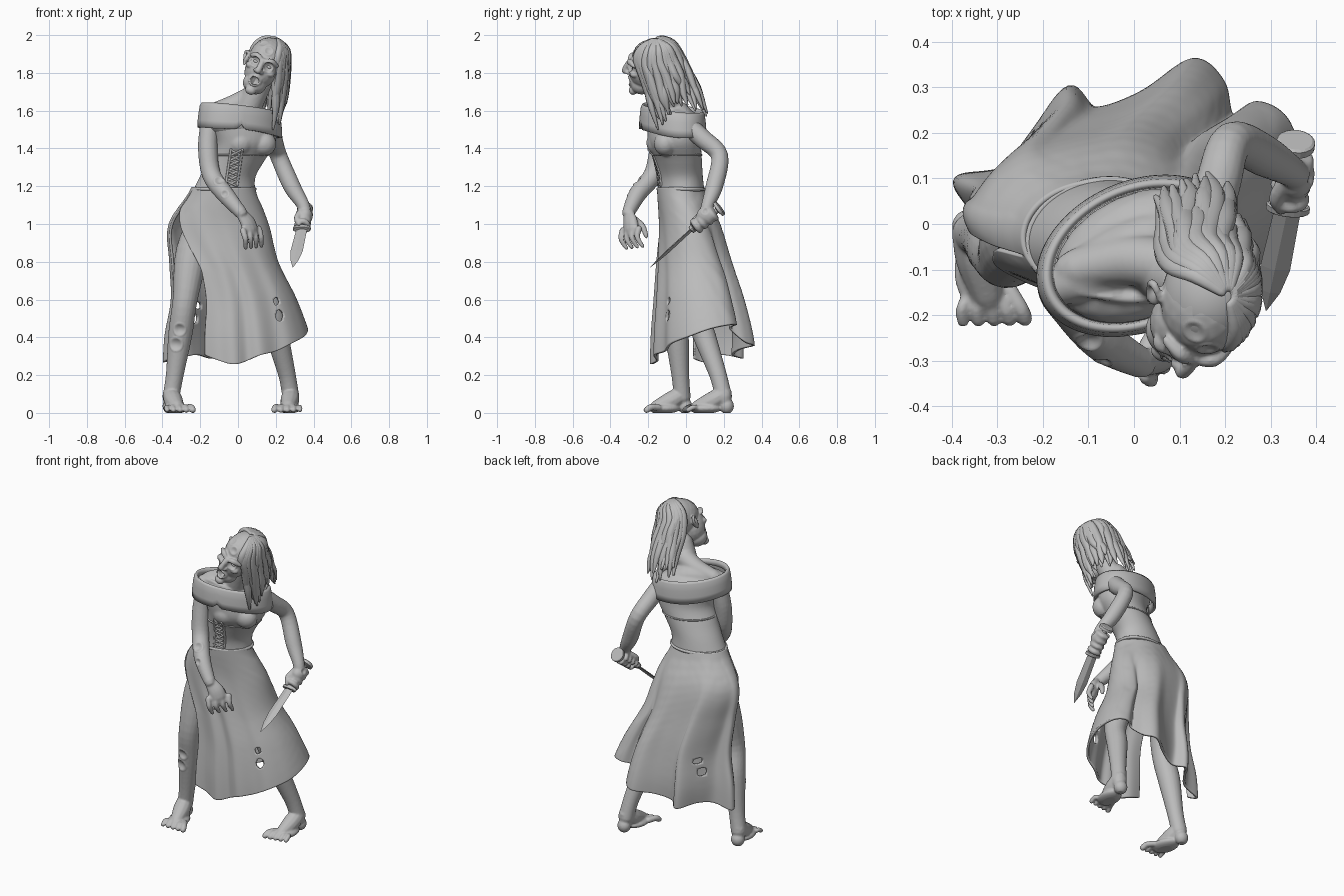
import bpy, bmesh, math, random
from mathutils import Vector, Matrix
from mathutils.bvhtree import BVHTree

random.seed(4)
cube = bpy.data.objects.get("Cube")
if cube:
    bpy.data.objects.remove(cube)
grey = bpy.data.materials.new("plain_grey")
grey.use_nodes = True
grey.diffuse_color = (0.5, 0.5, 0.5, 1)
grey.node_tree.nodes["Principled BSDF"].inputs["Base Color"].default_value = (0.5, 0.5, 0.5, 1)
I = Matrix.Identity(4)


def catmull(ctrl, steps):
    P = [ctrl[0]] + list(ctrl) + [ctrl[-1]]
    out = []
    for i in range(1, len(P) - 2):
        for s in range(steps):
            t = s / steps
            out.append(tuple(0.5 * (2*b + (c-a)*t + (2*a - 5*b + 4*c - d)*t*t + (3*b - a - 3*c + d)*t**3)
                             for a, b, c, d in zip(*P[i-1:i+3])))
    return out + [tuple(ctrl[-1])]


def loft(bm, rings):
    rows = [[bm.verts.new(p) for p in ring] for ring in rings]
    n = len(rows[0])
    for a, b in zip(rows, rows[1:]):
        for i in range(n):
            bm.faces.new((a[i], a[(i+1) % n], b[(i+1) % n], b[i]))
    bm.faces.new(rows[0][::-1])
    bm.faces.new(rows[-1])


def tube(bm, ctrl, M=I, n=12, steps=5, flat=1.0, hint=(0.3, 0.2, 0.9)):
    """Round-ended tube through points (x, y, z, radius)."""
    pts = catmull(ctrl, steps)
    P = [M @ Vector(p[:3]) for p in pts]
    R = [max(p[3], 0.002) for p in pts]
    T = [(P[min(i+1, len(P)-1)] - P[max(i-1, 0)]).normalized() for i in range(len(P))]
    rows = list(zip(P, T, R))
    head = [(P[0] - T[0]*R[0]*math.sin(a), T[0], R[0]*math.cos(a)) for a in (1.3, 0.7)]
    tail = [(P[-1] + T[-1]*R[-1]*math.sin(a), T[-1], R[-1]*math.cos(a)) for a in (0.7, 1.3)]
    nor, rings = Vector(hint), []
    for p, t, r in head + rows + tail:
        side = nor - t * nor.dot(t)
        nor = (side if side.length > 1e-4 else t.orthogonal()).normalized()
        bi = t.cross(nor)
        rings.append([p + bi*r*math.cos(k*math.tau/n) + nor*r*flat*math.sin(k*math.tau/n) for k in range(n)])
    loft(bm, rings)


def blob(bm, loc, size, M=I, yaw=0.0):
    mat = M @ Matrix.Translation(loc) @ Matrix.Rotation(yaw, 4, 'Z') @ Matrix.Diagonal((*size, 1))
    bmesh.ops.create_icosphere(bm, subdivisions=3, radius=1, matrix=mat)


def lathe(bm, p, d, prof, n=20, flat=1.0):
    u = d.cross(Vector((0, 0, 1))).normalized()
    w = u.cross(d)
    loft(bm, [[p + d*s + (u*math.cos(k*math.tau/n) + w*flat*math.sin(k*math.tau/n))*r for k in range(n)]
              for s, r in prof])


def finish(name, bm, voxel=0, solid=0, dents=(), smooth=True):
    bmesh.ops.recalc_face_normals(bm, faces=bm.faces)
    me = bpy.data.meshes.new(name)
    bm.to_mesh(me)
    bm.free()
    ob = bpy.data.objects.new(name, me)
    bpy.context.scene.collection.objects.link(ob)
    if voxel:
        m = ob.modifiers.new("merge", 'REMESH')
        m.mode, m.voxel_size = 'VOXEL', voxel
        m = ob.modifiers.new("soften", 'SMOOTH')
        m.factor, m.iterations = 0.5, 3
    if solid:
        m = ob.modifiers.new("cloth", 'SOLIDIFY')
        m.thickness, m.offset = solid, 0
    if voxel or solid:
        bpy.context.view_layer.update()
        dg = bpy.context.evaluated_depsgraph_get()
        me = bpy.data.meshes.new_from_object(ob.evaluated_get(dg))
        ob.modifiers.clear()
        ob.data = me
    # sunken wounds and hollows with a raised rim
    for c, r, depth in dents:
        c = min((v.co.copy() for v in me.vertices), key=lambda q: (q - Vector(c)).length)
        moves = [(v, v.normal.copy(), (v.co - c).length / r) for v in me.vertices]
        for v, nrm, f in moves:
            if f < 1:
                v.co -= nrm * depth * (1 - f*f)
            elif f < 1.4:
                v.co += nrm * depth * 0.2 * math.sin((f - 1) / 0.4 * math.pi)
    for v in me.vertices:
        v.co.z = max(v.co.z, 0)
    for poly in me.polygons:
        poly.use_smooth = smooth
    me.materials.clear()
    me.materials.append(grey)
    return ob


# Head
H = Matrix.Translation((0.14, -0.17, 1.838)) @ Matrix.Rotation(-0.14, 4, 'Z') @ Matrix.Rotation(0.42, 4, 'Y')
bm = bmesh.new()
blob(bm, (0, 0.01, 0.045), (0.1, 0.125, 0.105), H)
blob(bm, (0, -0.05, -0.02), (0.087, 0.085, 0.11), H)
blob(bm, (0, -0.07, -0.105), (0.064, 0.06, 0.055), H)
blob(bm, (0, -0.118, -0.142), (0.03, 0.024, 0.024), H)
tube(bm, [(0, -0.125, 0.03, 0.013), (0, -0.145, 0, 0.015), (0, -0.156, -0.028, 0.018)], H)
for s in (-1, 1):
    blob(bm, (s*0.056, -0.097, -0.022), (0.027, 0.027, 0.02), H)
    blob(bm, (s*0.016, -0.14, -0.032), (0.013, 0.015, 0.011), H)
    tube(bm, [(s*0.074, -0.095, 0.03, 0.011), (s*0.042, -0.12, 0.042, 0.015), (s*0.01, -0.128, 0.03, 0.011)], H)
    blob(bm, (s*0.102, 0.0, -0.005), (0.012, 0.022, 0.03), H)
    tube(bm, [(s*0.1, -0.01, -0.035, 0.008), (s*0.118, 0.022, 0, 0.009),
              (s*0.122, 0.022, 0.03, 0.009), (s*0.102, -0.008, 0.028, 0.007)], H)
lips = [(0.03*math.cos(a), -0.13 + 0.013*abs(math.cos(a)), -0.085 + 0.023*math.sin(a), 0.009)
        for a in [k*math.tau/12 for k in range(13)]]
tube(bm, lips, H, n=8, steps=2)
hollows = [(H @ Vector((s*0.038, -0.12, 0.01)), 0.025, 0.014) for s in (-1, 1)]
hollows += [(H @ Vector((0, -0.125, -0.085)), 0.022, 0.03), (H @ Vector((0, -0.11, 0.09)), 0.02, 0.008),
            (H @ Vector((-0.05, -0.07, 0.115)), 0.022, 0.006)]
finish("head", bm, 0.005, dents=hollows)
bm = bmesh.new()
for s in (-1, 1):
    blob(bm, (s*0.037, -0.098, 0.008), (0.018, 0.015, 0.01), H)
finish("eyes", bm)

# Hair: a cap and two layers of clumped, wavy locks
bm = bmesh.new()
blob(bm, (0.004, 0.022, 0.05), (0.104, 0.124, 0.106), H)
ends = catmull([(0.2, -0.14, 1.52), (0.23, -0.11, 1.56), (0.235, -0.04, 1.64), (0.22, 0.05, 1.61),
                (0.14, 0.11, 1.59), (0.05, 0.05, 1.63)], 3)
for layer in range(2):
    for i, end in enumerate(ends):
        t = i / (len(ends) - 1)
        a = math.radians(-52 + 205*t + random.uniform(-6, 6))
        path = []
        for e in (80, 45, 5):
            e = math.radians(e)
            path.append(H @ Vector((math.cos(a)*math.cos(e)*0.106, 0.02 + math.sin(a)*math.cos(e)*0.126,
                                    0.05 + math.sin(e)*0.106)))
        tip = Vector(end) + Vector([random.uniform(-0.012, 0.012) for k in range(3)])
        tip.z += layer * random.uniform(0, 0.06)
        for f in (0.33, 0.68, 1):
            sway = Vector([random.uniform(-0.01, 0.01) for k in range(3)])
            path.append(path[2].lerp(tip, f) + sway)
        ctrl = [(*p, r) for p, r in zip(path, (0.011, 0.019, 0.023, 0.024, 0.021, 0.006))]
        tube(bm, ctrl, n=8, steps=4, flat=0.8)
finish("hair", bm)

# Neck, chest and shoulders
bm = bmesh.new()
tube(bm, [(0.02, -0.07, 1.5, 0.08), (0.06, -0.1, 1.62, 0.068), (0.12, -0.13, 1.75, 0.062)], n=20)
tube(bm, [(-0.15, -0.13, 1.575, 0.05), (0, -0.06, 1.585, 0.075), (0.16, 0.01, 1.53, 0.05)], n=20)
tube(bm, [(-0.13, -0.1, 1.595, 0.045), (-0.02, -0.08, 1.63, 0.055), (0.07, -0.09, 1.67, 0.06)], n=20)
blob(bm, (0.015, -0.07, 1.535), (0.2, 0.137, 0.09), yaw=0.42)
tube(bm, [(0.06, -0.165, 1.598, 0.01), (-0.02, -0.165, 1.613, 0.01), (-0.12, -0.15, 1.615, 0.01)])
finish("chest_and_neck", bm, 0.008)

# Right arm with hanging hand
bm = bmesh.new()
tube(bm, [(-0.15, -0.12, 1.53, 0.05), (-0.16, -0.14, 1.4, 0.052), (-0.14, -0.175, 1.26, 0.05),
          (-0.07, -0.255, 1.16, 0.047), (0.015, -0.305, 1.06, 0.034)], n=18)
tube(bm, [(0.015, -0.305, 1.06, 0.033), (0.05, -0.295, 1.01, 0.047), (0.065, -0.29, 0.97, 0.05)],
     flat=0.6, hint=(0.7, -0.7, 0.1))
for i in range(4):
    k = Vector((0.027, -0.335, 0.965)).lerp(Vector((0.11, -0.25, 0.975)), i / 3)
    tube(bm, [(*k, 0.018), (*(k + Vector((0.012, -0.008, -0.045))), 0.015),
              (*(k + Vector((0.014, 0.02, -0.092))), 0.011)], n=8)
tube(bm, [(0.03, -0.27, 1.02, 0.022), (0.05, -0.23, 0.985, 0.018), (0.06, -0.21, 0.935, 0.012)], n=8)
finish("right_arm", bm, 0.006, dents=[((-0.1, -0.26, 1.23), 0.024, 0.012), ((-0.07, -0.3, 1.16), 0.018, 0.01)])

# Left arm gripping the knife
guard, butt = Vector((0.338, 0.035, 0.975)), Vector((0.355, 0.175, 1.08))
d = (guard - butt).normalized()
u = d.cross(Vector((0, 0, 1))).normalized()
w = u.cross(d)
bm = bmesh.new()
tube(bm, [(0.16, 0.01, 1.52, 0.052), (0.185, 0.09, 1.45, 0.05), (0.215, 0.178, 1.36, 0.046),
          (0.285, 0.15, 1.2, 0.046), (0.345, 0.115, 1.1, 0.034), (0.352, 0.105, 1.05, 0.036)], n=18)
blob(bm, guard.lerp(butt, 0.5) + Vector((0.008, 0.005, 0.018)), (0.042, 0.055, 0.048))
for i in range(4):
    c = guard.lerp(butt, 0.15 + 0.2*i)
    tube(bm, [(*(c + (u*math.cos(a) + w*math.sin(a))*0.03), 0.016) for a in [k*0.85 for k in range(7)]],
         n=8, steps=3)
tube(bm, [(0.33, 0.09, 1.06, 0.019), (0.312, 0.055, 1.03, 0.017), (0.322, 0.03, 1.0, 0.012)], n=8)
finish("left_arm", bm, 0.006, dents=[((0.39, 0.1, 1.07), 0.016, 0.008)])

# Knife
bm = bmesh.new()
lathe(bm, butt, d, [(-0.012, 0.036), (-0.008, 0.042), (0.008, 0.042), (0.014, 0.015), (0.18, 0.015)])
lathe(bm, guard, d, [(-0.01, 0.044), (-0.007, 0.048), (0.007, 0.048), (0.01, 0.044)], flat=0.45)
finish("knife_handle", bm, smooth=False)
bm = bmesh.new()
blade = Vector((0.29, -0.19, 0.77)) - guard
lathe(bm, guard, blade.normalized(), [(0, 0.029), (0.18, 0.033), (0.25, 0.022), (blade.length, 0.001)], n=4, flat=0.28)
finish("knife_blade", bm, smooth=False)


# Legs and feet
def leg(name, path, turn, inner, dents=()):
    bm = bmesh.new()
    tube(bm, path, n=20)
    x, y = path[-1][:2]
    M = Matrix.Translation((x, y, 0)) @ Matrix.Rotation(turn, 4, 'Z')
    blob(bm, (0, 0.016, 0.036), (0.04, 0.038, 0.042), M)
    tube(bm, [(0, 0, 0.1, 0.044), (0, -0.06, 0.064, 0.05), (0, -0.14, 0.03, 0.037)], M)
    blob(bm, (0, -0.1, 0.024), (0.062, 0.09, 0.028), M)
    for i in range(5):
        tx, r = inner * (0.058 - 0.029*i), 0.018 - 0.001*i
        tip = -0.21 + 0.007*i
        tube(bm, [(tx*0.85, -0.14, 0.028, r), (tx*1.08, tip + 0.025, 0.03, r), (tx*1.15, tip, 0.016, r)], M, n=8)
    finish(name, bm, 0.006, dents=dents)


leg("right_leg", [(-0.15, 0, 1.07, 0.085), (-0.24, -0.03, 0.85, 0.09), (-0.28, -0.075, 0.6, 0.066),
                  (-0.305, -0.05, 0.42, 0.064), (-0.335, -0.03, 0.2, 0.047), (-0.356, -0.02, 0.08, 0.045)], 0.25, 1,
    [((-0.31, -0.12, 0.44), 0.028, 0.012), ((-0.33, -0.11, 0.36), 0.03, 0.012)])
leg("left_leg", [(0, 0.03, 1.05, 0.1), (0.1, 0.03, 0.8, 0.09), (0.18, 0.05, 0.55, 0.064),
                 (0.21, 0.1, 0.4, 0.06), (0.26, 0.17, 0.2, 0.046), (0.28, 0.2, 0.08, 0.045)], -0.1, -1)

# Bodice
body = [(-0.075, -0.025, 1.17, 0.168, 0.122, 10), (-0.055, -0.03, 1.25, 0.15, 0.117, 15),
        (-0.008, -0.042, 1.34, 0.155, 0.122, 20), (0.035, -0.06, 1.43, 0.17, 0.132, 24),
        (0.02, -0.065, 1.53, 0.192, 0.13, 25)]
rings = []
for cx, cy, z, hw, hd, yaw in catmull(body, 5):
    R = Matrix.Rotation(math.radians(yaw), 3, 'Z')
    rings.append([R @ Vector((hw*math.cos(k*math.tau/40), hd*math.sin(k*math.tau/40), 0)) + Vector((cx, cy, z))
                  for k in range(40)])
bm = bmesh.new()
loft(bm, rings)
for c in ((0.135, -0.11, 1.425), (0.012, -0.15, 1.43)):
    blob(bm, c, (0.068, 0.06, 0.066))
bodice = finish("bodice", bm, 0.008)
tree = BVHTree.FromPolygons([v.co for v in bodice.data.vertices], [p.vertices[:] for p in bodice.data.polygons])


def hit(origin, direction):
    return tree.ray_cast(Vector(origin), Vector(direction))[0]


# Bodice seams and front lacing, laid on the bodice surface
bm = bmesh.new()
for cx, cy, z, r in ((-0.07, -0.025, 1.185, 0.009), (0, -0.05, 1.365, 0.005)):
    loop = [hit((cx + math.cos(a), cy + math.sin(a), z), (-math.cos(a), -math.sin(a), 0))
            for a in [k*math.tau/48 for k in range(49)]]
    tube(bm, [(*p, r) for p in loop], n=8, steps=1)
finish("bodice_seams", bm)
bm = bmesh.new()
for i in range(7):
    z, x = 1.215 + 0.027*i, -0.035 + 0.004*i
    for s in (-1, 1):
        cross = [hit((x + s*k*0.024, -1, z + k*0.012), (0, 1, 0)) for k in (-1, 0, 1)]
        tube(bm, [(*p, 0.006) for p in cross], n=8, steps=3)
for s in (-1, 1):
    edge = [hit((-0.035 + 0.004*i + s*0.03, -1, 1.205 + 0.027*i), (0, 1, 0)) for i in range(8)]
    tube(bm, [(*p, 0.007) for p in edge], n=8, steps=2)
finish("bodice_lacing", bm)

# Off-shoulder collar band
bm = bmesh.new()
R = Matrix.Rotation(0.42, 3, 'Z')
rows = []
for scale, drop in ((0.88, 0.03), (0.91, 0.005), (0.94, 0), (0.97, 0.012), (1.0, 0.05), (1.02, 0.09), (1.03, 0.125), (0.98, 0.125), (0.92, 0.09)):
    ring = []
    for k in range(96):
        a = k * math.tau / 96
        c, s = math.cos(a), math.sin(a)
        tear = 0.025 * math.exp(-((a - 4.45) / 0.07)**2) + 0.004 * math.sin(3*a)
        z = 1.612 - 0.028*c - 0.006*s - drop + tear * drop / 0.12
        ring.append(R @ Vector((0.225*scale*c, 0.157*scale*s, 0)) + Vector((0.01, -0.07, z)))
    rows.append([bm.verts.new(p) for p in ring])
for a, b in zip(rows, rows[1:]):
    for k in range(96):
        bm.faces.new((a[k], a[(k+1) % 96], b[(k+1) % 96], b[k]))
finish("collar_band", bm, solid=0.008)

# Skirt: flares from the hips to a folded, uneven hem, slit over the right leg
levels = [(-0.078, -0.03, 0.16, 0.117), (-0.106, 0.02, 0.253, 0.157), (-0.08, 0.045, 0.272, 0.193),
          (-0.03, 0.07, 0.31, 0.23), (-0.015, 0.085, 0.355, 0.258), (-0.005, 0.09, 0.37, 0.265)]
profile = catmull(levels, 20)
hem = catmull([(-0.18, -0.17, 0.3), (-0.1, -0.16, 0.27), (-0.02, -0.185, 0.25), (0.05, -0.15, 0.27),
               (0.12, -0.165, 0.3), (0.2, -0.11, 0.32), (0.28, -0.08, 0.36), (0.35, 0.02, 0.4),
               (0.365, 0.13, 0.44), (0.335, 0.23, 0.46), (0.27, 0.265, 0.46), (0.215, 0.235, 0.44),
               (0.195, 0.31, 0.37), (0.13, 0.36, 0.35), (0.02, 0.285, 0.33), (-0.08, 0.245, 0.3),
               (-0.14, 0.3, 0.28), (-0.21, 0.2, 0.3), (-0.28, 0.12, 0.29), (-0.39, 0.1, 0.26),
               (-0.36, 0.04, 0.28)], 8)


def at_level(z, a):
    cx, cy, rx, ry = profile[min(100, round((1.2 - z) * 100))]
    return Vector((cx + rx*math.cos(a), cy + ry*math.sin(a), z))


bm = bmesh.new()
columns = []
for i, (hx, hy, hz) in enumerate(hem):
    cx, cy, rx, ry = profile[round((1.2 - hz) * 100)]
    a_hem = math.atan2((hy - cy) / ry, (hx - cx) / rx)
    if i > len(hem) / 2 and a_hem < 0:
        a_hem += math.tau
    a_top = math.radians(-160 + 360 * i / (len(hem) - 1))
    shift = Vector((hx, hy, hz)) - at_level(hz, a_hem)
    col = []
    for j in range(71):
        v = j / 70
        z = 1.2 + (hz - 1.2) * v
        gap = min(1, max(0, 1.07 - z) * 3.2)**0.6
        col.append(bm.verts.new(at_level(z, a_top + (a_hem - a_top) * gap) + shift * v**1.3))
    columns.append(col)
for a, b in zip(columns, columns[1:]):
    for j in range(70):
        bm.faces.new((a[j], b[j], b[j+1], a[j+1]))
holes = [(0.2, 0.59, 0.018, -1), (0.22, 0.515, 0.023, -1), (-0.235, 0.5, 0.02, 1), (-0.215, 0.57, 0.018, 1)]
torn = [f for f in bm.faces for x, z, r, side in holes
        if math.hypot((f.calc_center_median().x - x) * 1.4, f.calc_center_median().z - z) < r
        and f.calc_center_median().y * side > 0]
bmesh.ops.delete(bm, geom=list(set(torn)), context='FACES')
bmesh.ops.remove_doubles(bm, verts=bm.verts, dist=0.0005)
for k in range(4):
    bmesh.ops.smooth_vert(bm, verts=bm.verts, factor=0.5, use_axis_x=True, use_axis_y=True, use_axis_z=True)
finish("skirt", bm, solid=0.014)
